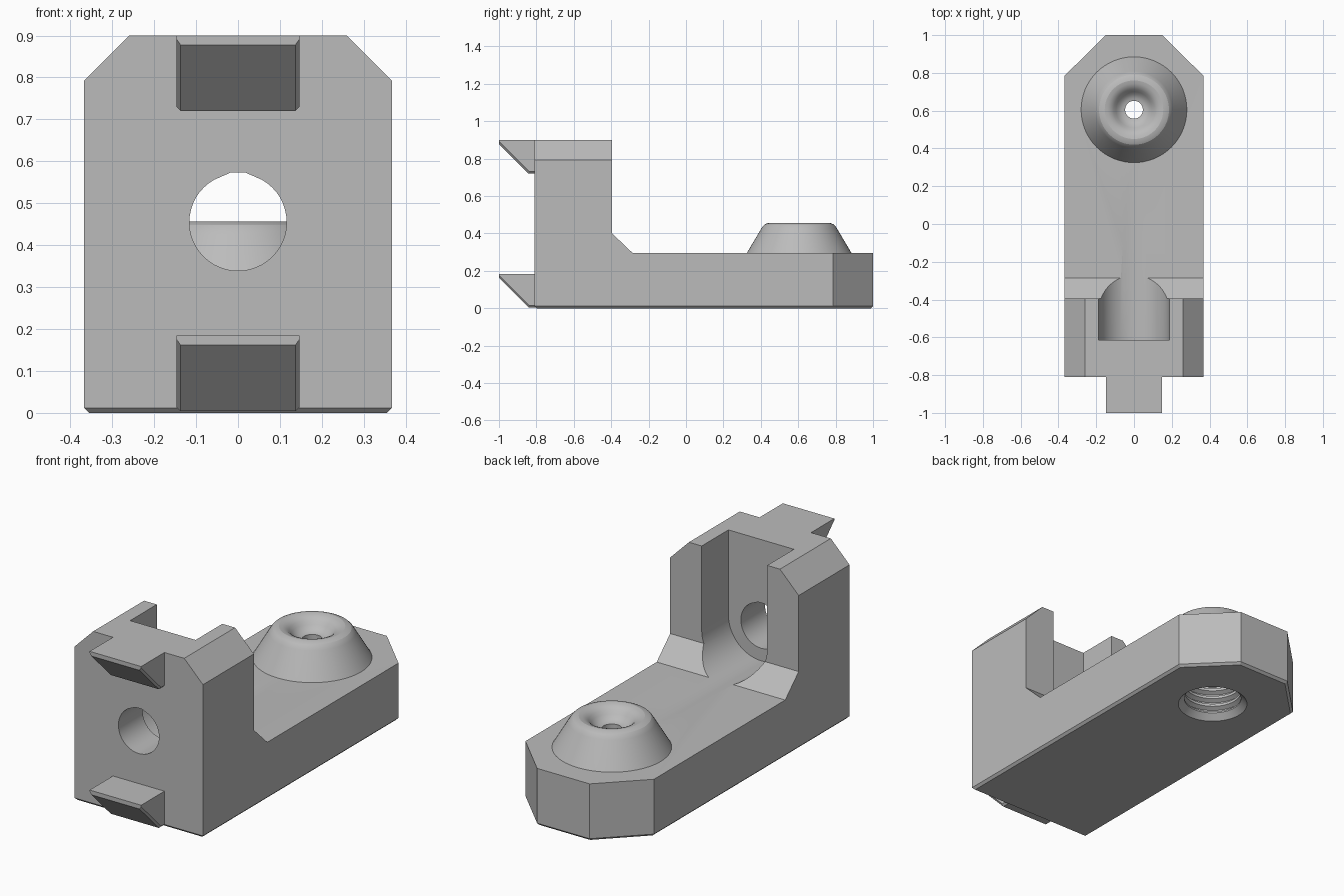
import bpy, bmesh, math
from mathutils import Vector

if "Cube" in bpy.data.objects:
    bpy.data.objects.remove(bpy.data.objects["Cube"])

grey = bpy.data.materials.new("mid grey")
grey.use_nodes = True
GREY = (0.5, 0.5, 0.5, 1)
grey.diffuse_color = GREY
grey.node_tree.nodes["Principled BSDF"].inputs["Base Color"].default_value = GREY


def make(name, bm):
    bmesh.ops.recalc_face_normals(bm, faces=bm.faces)
    mesh = bpy.data.meshes.new(name)
    bm.to_mesh(mesh)
    bm.free()
    mesh.materials.append(grey)
    obj = bpy.data.objects.new(name, mesh)
    bpy.context.collection.objects.link(obj)
    return obj


def prism(points, place, start, end):
    """Extrude a 2D outline; place(u, v, t) maps it into space."""
    bm = bmesh.new()
    a = [bm.verts.new(place(u, v, start)) for u, v in points]
    b = [bm.verts.new(place(u, v, end)) for u, v in points]
    bm.faces.new(a)
    bm.faces.new(b)
    for i in range(len(a)):
        j = (i + 1) % len(a)
        bm.faces.new((a[i], a[j], b[j], b[i]))
    return bm


def along_x(u, v, t): return (t, u, v)
def along_y(u, v, t): return (u, t, v)
def along_z(u, v, t): return (u, v, t)
def along_slope(u, v, t): return (u, t, v + 0.0224 * t)


def lathe(name, profile, y, steps=64):
    """Revolve an (r, z) profile that starts and ends on the axis."""
    bm = bmesh.new()
    verts = [bm.verts.new((r, 0, z)) for r, z in profile]
    edges = [bm.edges.new(p) for p in zip(verts, verts[1:])]
    bmesh.ops.spin(bm, geom=verts + edges, cent=(0, 0, 0), axis=(0, 0, 1),
                   angle=math.tau, steps=steps, use_merge=True)
    bmesh.ops.remove_doubles(bm, verts=bm.verts, dist=1e-5)
    bmesh.ops.translate(bm, verts=bm.verts, vec=(0, y, 0))
    return make(name, bm)


def combine(target, tool, operation):
    mod = target.modifiers.new(operation, "BOOLEAN")
    mod.object, mod.operation, mod.solver = tool, operation, "EXACT"
    bpy.context.view_layer.objects.active = target
    bpy.ops.object.modifier_apply(modifier=mod.name)
    bpy.data.objects.remove(tool)


def arc(cx, cz, r, a0, a1, n):
    angles = [math.radians(a0 + (a1 - a0) * i / n) for i in range(n + 1)]
    return [(cx + r * math.cos(a), cz + r * math.sin(a)) for a in angles]


W, FRONT, TOP, DECK = 0.367, -0.81, 0.9, 0.295

# Block with clipped rear corners and a fine chamfer around the base
plan = [(-W, FRONT), (W, FRONT), (W, 0.785), (0.15, 1), (-0.15, 1), (-W, 0.785)]
bm = prism(plan, along_z, 0, TOP)
base = [e for e in bm.edges if all(v.co.z < 0.001 for v in e.verts)]
bmesh.ops.bevel(bm, geom=base, offset=0.012, segments=1, affect="EDGES")
body = make("bracket_body", bm)

# L-shaped side outline and clipped upper corners
side = [(-2, -1), (2, -1), (2, DECK), (-0.285, DECK), (-0.395, 0.4), (-0.395, 2), (-2, 2)]
combine(body, make("side_outline", prism(side, along_x, -1, 1)), "INTERSECT")
gable = [(-1, -1), (1, -1), (1, 0.157), (0.26, TOP), (0.257, 0.903), (-0.257, 0.903), (-0.26, TOP), (-1, 0.157)]
combine(body, make("gable_outline", prism(gable, along_y, -2, 2)), "INTERSECT")

# Round-bottomed channel fading out along the deck
channel = [(-0.187, 1.2)] + arc(0, 0.475, 0.187, 180, 360, 40) + [(0.187, 1.2)]
combine(body, make("channel", prism(channel, along_slope, -0.613, 0.5)), "DIFFERENCE")

# Teardrop hole through the upright
teardrop = arc(0, 0.455, 0.116, 120, 420, 40) + [(0.018, 0.573), (-0.018, 0.573)]
combine(body, make("front_hole", prism(teardrop, along_y, -1.2, -0.5)), "DIFFERENCE")

# Conical nozzle with a rounded lip and a funnel
nozzle = [(0, 0.2), (0.28, 0.2), (0.28, DECK), (0.203, 0.425), (0.195, 0.438), (0.185, 0.448),
          (0.172, 0.454), (0.155, 0.457), (0.138, 0.454), (0.122, 0.447), (0.108, 0.436),
          (0.095, 0.42), (0.08, 0.404), (0.062, 0.394), (0.04, 0.39), (0, 0.39)]
combine(body, lathe("nozzle", nozzle, 0.605), "UNION")

# Threaded socket from below, narrowing to the nozzle hole
bore = [(0, -0.03), (0.2, -0.03), (0.14, 0.03)]
for i in range(5):
    z = 0.03 + 0.044 * i
    bore += [(0.14, z + 0.008), (0.161, z + 0.02), (0.161, z + 0.026), (0.14, z + 0.038)]
bore += [(0.14, 0.26), (0.047, 0.33), (0.047, 0.6), (0, 0.6)]
combine(body, lathe("threaded_bore", bore, 0.605), "DIFFERENCE")

# Two hooks on the front face, with chamfered undersides
hook = [(-0.8, 0), (-1, 0), (-1, -0.022), (-0.842, -0.18), (-0.8, -0.18)]
for name, top in (("upper_hook", TOP), ("lower_hook", 0.184)):
    bm = prism([(y, z + top) for y, z in hook], along_x, -0.147, 0.147)
    rim = [e for e in bm.edges
           if abs(e.verts[0].co.x - e.verts[1].co.x) < 0.001
           and all(v.co.z < top - 0.01 for v in e.verts)]
    bmesh.ops.bevel(bm, geom=rim, offset=0.01, segments=1, affect="EDGES")
    make(name, bm)

# Smooth the round surfaces, keep the flats crisp
bpy.ops.object.select_all(action="DESELECT")
body.select_set(True)
bpy.context.view_layer.objects.active = body
bpy.ops.object.shade_smooth_by_angle(angle=math.radians(20))
